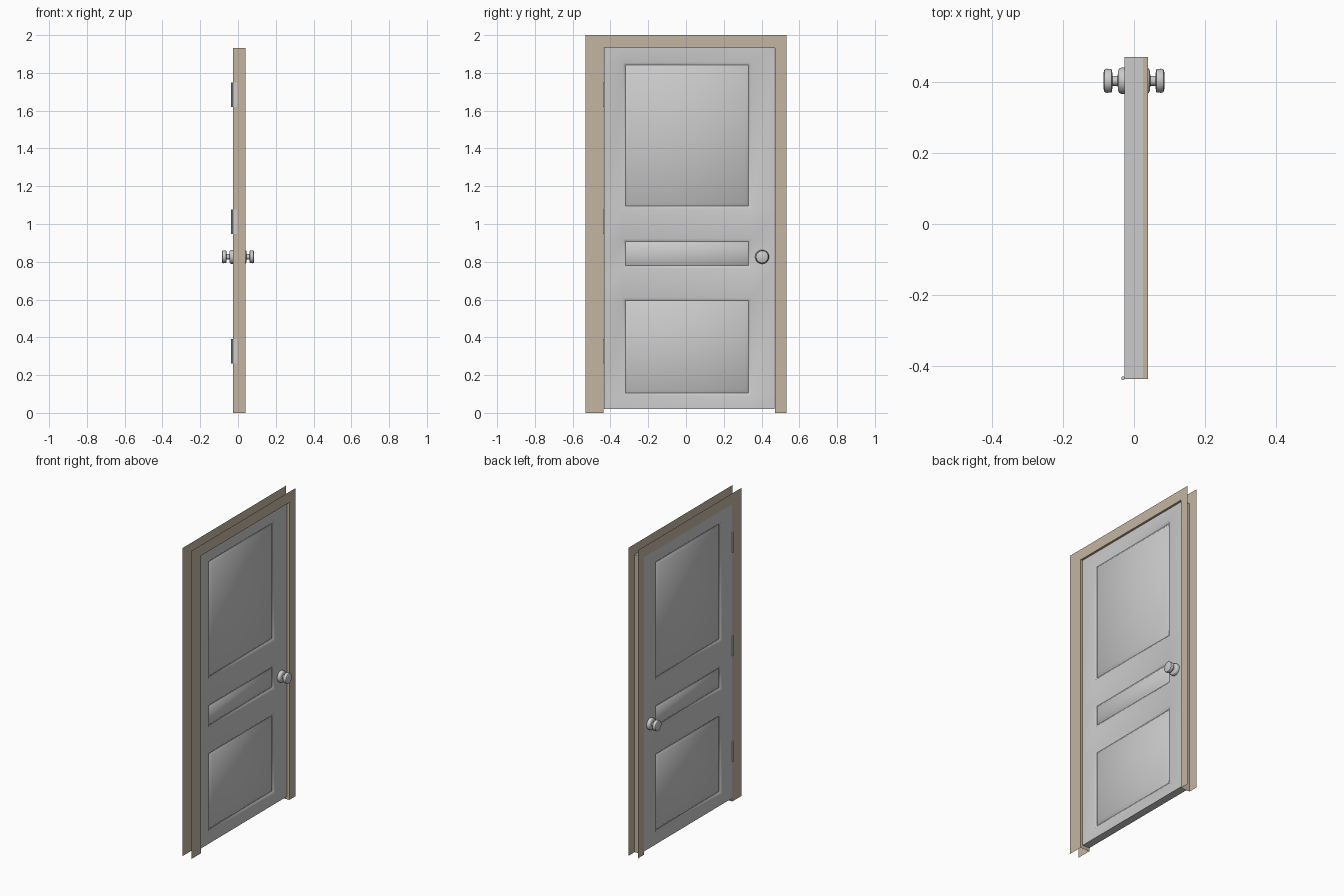
import bpy, bmesh, math
from mathutils import Matrix, Vector

if "Cube" in bpy.data.objects:
    bpy.data.objects.remove(bpy.data.objects["Cube"])


def material(name, col):
    m = bpy.data.materials.new(name)
    m.diffuse_color = (*col, 1)
    m.use_nodes = True
    m.node_tree.nodes["Principled BSDF"].inputs["Base Color"].default_value = m.diffuse_color
    return m


GREY = material("light grey", (0.60, 0.60, 0.60))
TAN = material("tan wood", (0.55, 0.47, 0.36))


def finish(name, bm, mat, smooth=None, weld=True):
    if weld:
        bmesh.ops.remove_doubles(bm, verts=bm.verts, dist=0.0001)
        bmesh.ops.recalc_face_normals(bm, faces=bm.faces)
    me = bpy.data.meshes.new(name)
    bm.to_mesh(me)
    bm.free()
    me.materials.append(mat)
    ob = bpy.data.objects.new(name, me)
    bpy.context.collection.objects.link(ob)
    if smooth:
        bpy.context.view_layer.objects.active = ob
        ob.select_set(True)
        bpy.ops.object.shade_smooth_by_angle(angle=math.radians(smooth))
        ob.select_set(False)
    return ob


def quad(bm, *pts):
    return bm.faces.new([bm.verts.new(p) for p in pts])


def rect(x, y0, y1, z0, z1):
    return [(x, y0, z0), (x, y1, z0), (x, y1, z1), (x, y0, z1)]


# door slab: grid of cells, panel cells get a groove and a raised field
T = 0.025
Y = [-0.434, -0.335, 0.345, 0.469]
Z = [0.02, 0.09, 0.61, 0.765, 0.922, 1.08, 1.857, 1.932]
STEPS = [(0, T), (0.015, 0.013), (0.033, T + 0.002)]
bm = bmesh.new()
for s in (-1, 1):
    for i in range(3):
        for j in range(7):
            y0, y1, z0, z1 = Y[i], Y[i + 1], Z[j], Z[j + 1]
            if i == 1 and j in (1, 3, 5):
                rings = [rect(s * x, y0 + d, y1 - d, z0 + d, z1 - d) for d, x in STEPS]
                for a, b in zip(rings, rings[1:]):
                    for k in range(4):
                        n = (k + 1) % 4
                        quad(bm, a[k], a[n], b[n], b[k])
                quad(bm, *rings[-1])
            else:
                quad(bm, *rect(s * T, y0, y1, z0, z1))
for y in (Y[0], Y[-1]):
    for a, b in zip(Z, Z[1:]):
        quad(bm, (-T, y, a), (T, y, a), (T, y, b), (-T, y, b))
for z in (Z[0], Z[-1]):
    for a, b in zip(Y, Y[1:]):
        quad(bm, (-T, a, z), (T, a, z), (T, b, z), (-T, b, z))
finish("door", bm, GREY, 60)

# frame: jamb lining plus a flat casing on each side
XB, XF, W, TOP, JL, JR = -0.027, 0.039, 0.532, 1.931, -0.4355, 0.4705
bm = bmesh.new()
for y in (JL, JR):
    quad(bm, (XB, y, 0), (XF, y, 0), (XF, y, TOP), (XB, y, TOP))
quad(bm, (XB, JL, TOP), (XF, JL, TOP), (XF, JR, TOP), (XB, JR, TOP))
finish("jamb", bm, TAN)
for name, x in (("back_casing", XB), ("front_casing", XF)):
    bm = bmesh.new()
    pts = [(-W, 0), (JL, 0), (JL, TOP), (JR, TOP), (JR, 0), (W, 0), (W, 2), (-W, 2)]
    f = quad(bm, *[(x, y, z) for y, z in pts])
    if x < 0:
        f.normal_flip()
    finish(name, bm, TAN, weld=False)

# knobs with rose, lathed around x
PROFILE = [(0.024, 0.037), (0.036, 0.037), (0.042, 0.034), (0.045, 0.028), (0.046, 0.014),
           (0.060, 0.014), (0.062, 0.030), (0.064, 0.033), (0.077, 0.034), (0.083, 0.032),
           (0.085, 0.028), (0.086, 0.0)]
for name, s in (("front_knob", 1), ("back_knob", -1)):
    bm = bmesh.new()
    vs = [bm.verts.new((s * x, 0.403, 0.826 + r)) for x, r in PROFILE]
    es = [bm.edges.new(p) for p in zip(vs, vs[1:])]
    bmesh.ops.spin(bm, geom=vs + es, cent=(0, 0.403, 0.826), axis=(1, 0, 0),
                   angle=2 * math.pi, steps=32)
    finish(name, bm, GREY, 40)

# hinges: pin and leaf
for i, z in enumerate((0.327, 1.013, 1.685)):
    bm = bmesh.new()
    bmesh.ops.create_cone(bm, cap_ends=True, segments=12, radius1=0.005, radius2=0.005,
                          depth=0.13, matrix=Matrix.Translation((-0.031, -0.434, z)))
    bmesh.ops.create_cube(bm, size=1, matrix=Matrix.Translation((-0.018, -0.4355, z))
                          @ Matrix.Diagonal(Vector((0.024, 0.002, 0.13, 1))))
    finish(f"hinge_{i + 1}", bm, GREY, 40)
